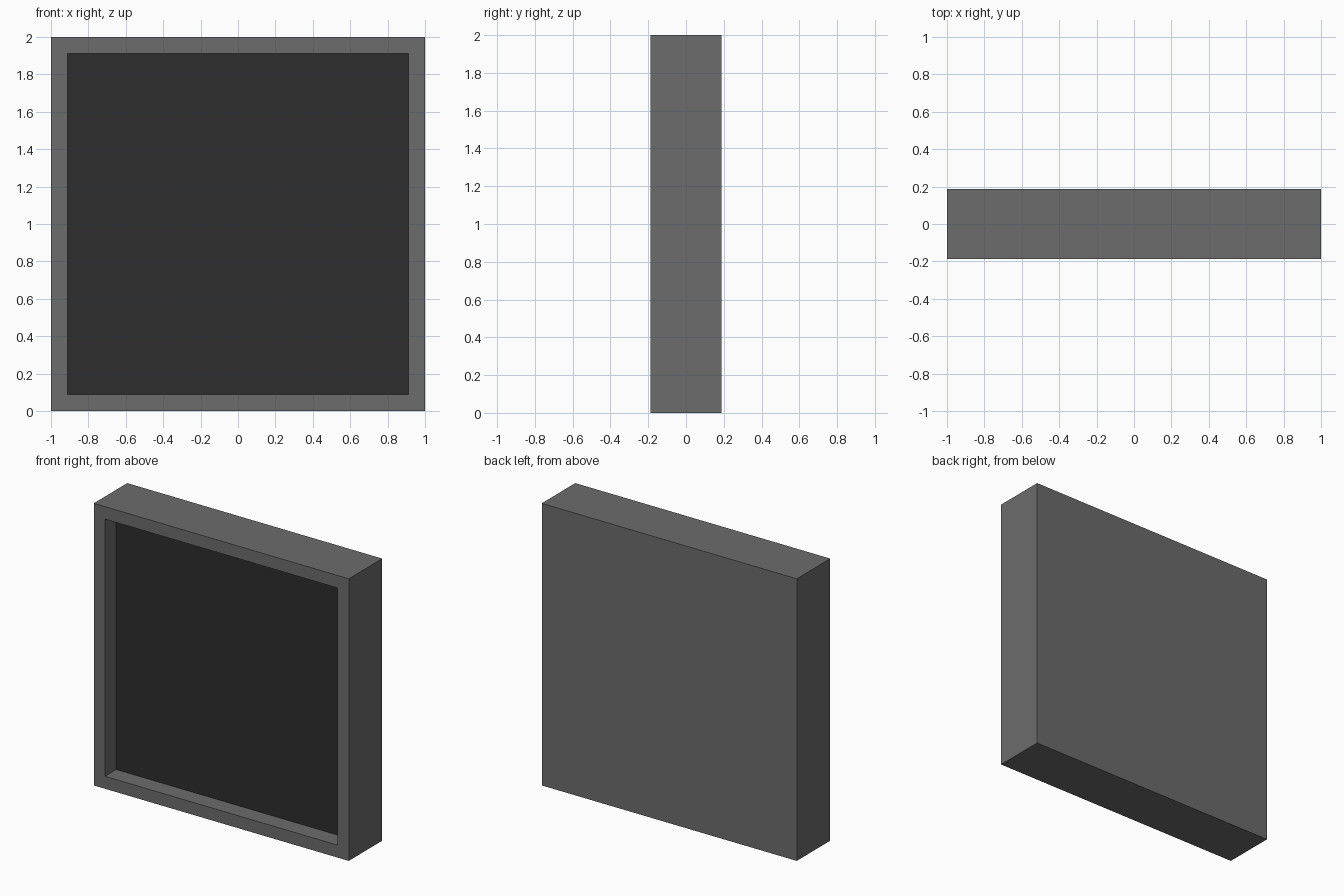
import bpy, bmesh
from mathutils import Matrix, Vector

if "Cube" in bpy.data.objects:
    bpy.data.objects.remove(bpy.data.objects["Cube"])

SIZE, DEPTH = 2.0, 0.375      # outer width/height and thickness
BORDER, RECESS = 0.125, 0.125  # frame width and depth of the sunken panel


def material(name, value):
    m = bpy.data.materials.new(name)
    m.diffuse_color = (value, value, value, 1)
    m.use_nodes = True
    m.node_tree.nodes["Principled BSDF"].inputs["Base Color"].default_value = m.diffuse_color
    return m


# Solid slab
bm = bmesh.new()
bmesh.ops.create_cube(bm, size=1, matrix=Matrix.Translation((0, 0, SIZE / 2))
                      @ Matrix.Diagonal((SIZE, DEPTH, SIZE, 1)))
bm.normal_update()

# Border around the front, then push the panel inwards
panel = next(f for f in bm.faces if f.normal.y < -0.9)
bmesh.ops.inset_region(bm, faces=[panel], thickness=BORDER)
panel_new = bmesh.ops.extrude_discrete_faces(bm, faces=[panel])["faces"][0]
bmesh.ops.translate(bm, verts=panel_new.verts, vec=Vector((0, RECESS, 0)))
panel_new.material_index = 1
bmesh.ops.recalc_face_normals(bm, faces=bm.faces)

mesh = bpy.data.meshes.new("framed_screen")
bm.to_mesh(mesh)
bm.free()
mesh.materials.append(material("grey casing", 0.15))
mesh.materials.append(material("dark panel", 0.027))
bpy.context.collection.objects.link(bpy.data.objects.new("framed_screen", mesh))
